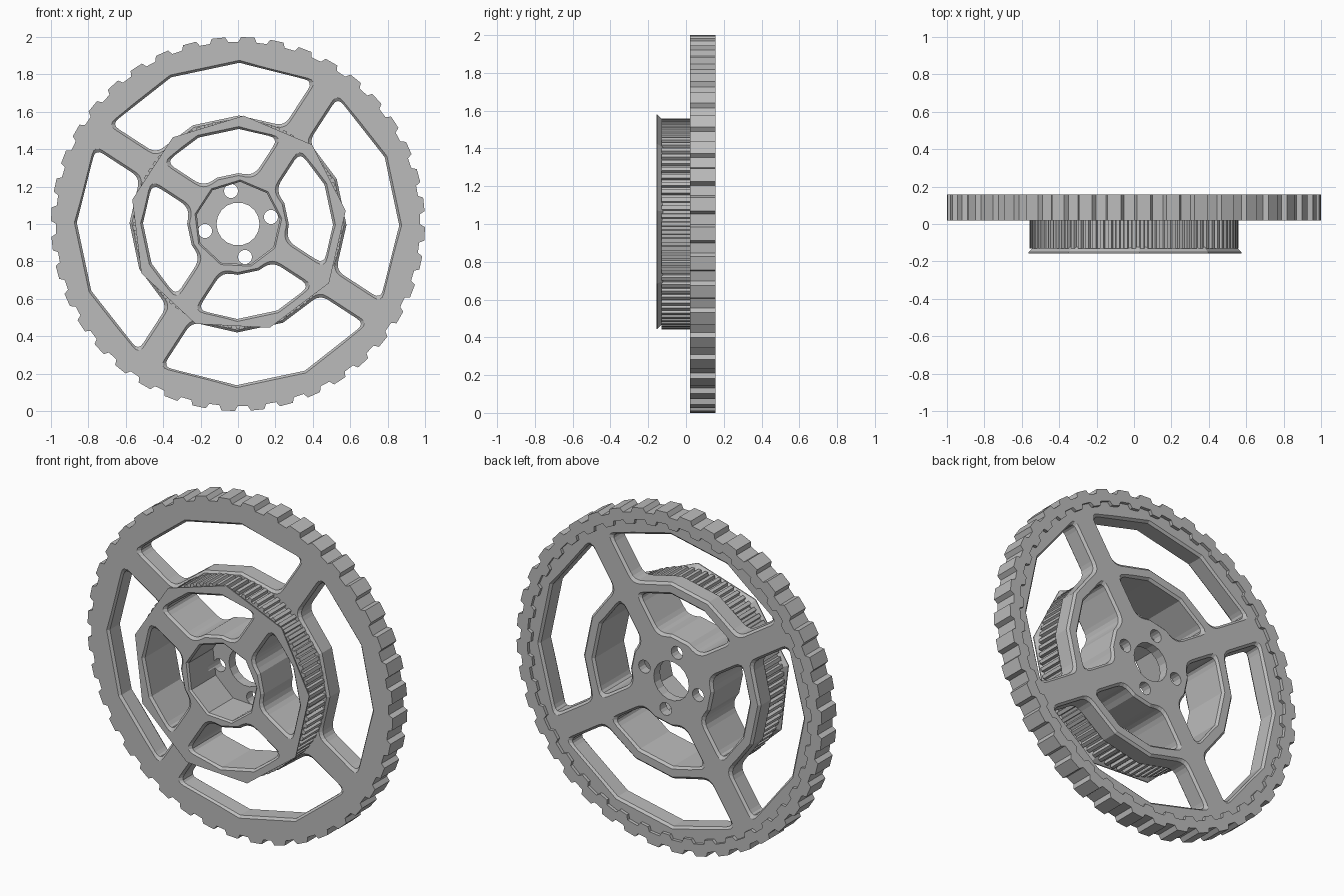
import bpy, bmesh
from math import sin, cos, asin, radians, degrees, pi
from mathutils import Vector

cube = bpy.data.objects.get("Cube")
if cube:
    bpy.data.objects.remove(cube, do_unlink=True)

grey = bpy.data.materials.new("plain grey")
grey.use_nodes = True
grey.diffuse_color = (0.5, 0.5, 0.5, 1)
grey.node_tree.nodes["Principled BSDF"].inputs["Base Color"].default_value = (0.5, 0.5, 0.5, 1)

FRONT, MID, BACK = -0.157, 0.02, 0.157
WEB = 0.138        # back face of the web inside the rim
SPOKE = 57         # direction of the first spoke, degrees
CHAMFER = 0.013


def polar(r, deg):
    a = radians(deg)
    return Vector((r * cos(a), r * sin(a)))


def ngon(r, sides, start=0, centre=Vector((0, 0))):
    return [centre + polar(r, start + 360 * i / sides) for i in range(sides)]


def gear(count, base, tip, phase):
    """Trapezoid teeth around a circle."""
    step = 360 / count
    pts = []
    for i in range(count):
        a = phase + i * step
        for r, f in ((base, -0.32), (tip, -0.23), (tip, 0.23), (base, 0.32)):
            pts.append(polar(r, a + f * step))
    return pts


def loft(name, islands):
    """Solid from stacked outlines; each island is a list of (y, points)."""
    bm = bmesh.new()
    for layers in islands:
        rings = [[bm.verts.new((p.x, y, p.y + 1)) for p in pts] for y, pts in layers]
        for a, b in zip(rings, rings[1:]):
            for i in range(len(a)):
                j = (i + 1) % len(a)
                bm.faces.new((a[i], a[j], b[j], b[i]))
        bm.faces.new(rings[0])
        bm.faces.new(rings[-1])
    bmesh.ops.recalc_face_normals(bm, faces=bm.faces)
    mesh = bpy.data.meshes.new(name)
    bm.to_mesh(mesh)
    bm.free()
    mesh.materials.append(grey)
    obj = bpy.data.objects.new(name, mesh)
    bpy.context.collection.objects.link(obj)
    return obj


def window(mid, r_in, r_out, half, grow, fillet):
    """Opening between two parallel-sided spokes, with rounded corners."""
    r_in, r_out, half = r_in - grow, r_out + grow, half - grow
    e_out = 45 - degrees(asin(half / r_out))
    e_in = 45 - degrees(asin(half / r_in))
    pts = [polar(r_out, mid + a) for a in (-e_out, -12.5, 12.5, e_out)]
    pts += [polar(r_in, mid + a) for a in (e_in, 12.5, -12.5, -e_in)]
    out = []
    for i, p in enumerate(pts):
        if i % 4 in (1, 2):
            out.append(p)
            continue
        a = p + (pts[i - 1] - p).normalized() * fillet
        b = p + (pts[(i + 1) % len(pts)] - p).normalized() * fillet
        for k in range(5):
            t = k / 4
            out.append(a * (1 - t) ** 2 + p * 2 * t * (1 - t) + b * t * t)
    return out


def window_cutter(name, r_in, r_out, half, front, back, fillet):
    """Four windows flared at both faces to leave chamfered edges."""
    extra = 0.03
    layers = ((front - extra, CHAMFER + extra), (front + CHAMFER, 0),
              (back - CHAMFER, 0), (back + extra, CHAMFER + extra))
    return loft(name, [[(y, window(SPOKE + 45 + 90 * k, r_in, r_out, half, g, fillet))
                        for y, g in layers] for k in range(4)])


def cut(obj, cutters):
    bpy.context.view_layer.objects.active = obj
    for c in cutters:
        mod = obj.modifiers.new("cut", 'BOOLEAN')
        mod.operation = 'DIFFERENCE'
        mod.solver = 'EXACT'
        mod.object = c
        bpy.ops.object.modifier_apply(modifier=mod.name)


# Solid bodies
wheel = loft("large_toothed_wheel", [[(y, gear(40, 0.974, 1.0, 6)) for y in (MID, BACK)]])
pulley = loft("small_toothed_pulley", [[(y, gear(80, 0.54, 0.558, 0)) for y in (-0.13, MID)]])
flange = loft("front_flange", [[(FRONT, ngon(0.58, 9, 87)), (FRONT + 0.006, ngon(0.58, 9, 87)),
                                (-0.122, ngon(0.55, 9, 87))]])

# Cutters
recess = loft("recess_cutter", [[(y, gear(40, 0.905, 0.93, 6)) for y in (WEB, 0.25)]])
outer_windows = window_cutter("outer_window_cutter", 0.58, 0.862, 0.078, MID, WEB, 0.05)
inner_windows = window_cutter("inner_window_cutter", 0.272, 0.508, 0.068, FRONT, WEB, 0.055)
pocket = loft("pocket_cutter", [[(FRONT - 0.02, ngon(0.256, 9, 87)), (FRONT + 0.01, ngon(0.226, 9, 87)),
                                 (0.08, ngon(0.226, 9, 87))]])
bore = loft("bore_cutter", [[(y, ngon(0.115, 18)) for y in (-0.05, 0.25)]])
bolts = loft("bolt_hole_cutter", [[(y, ngon(0.038, 14, 0, polar(0.18, 12 + 90 * k)))
                                   for y in (-0.05, 0.25)] for k in range(4)])

# Cut the openings
cut(wheel, [recess, outer_windows, inner_windows, pocket, bore, bolts])
cut(pulley, [inner_windows, pocket])
cut(flange, [inner_windows, pocket])

for c in (recess, outer_windows, inner_windows, pocket, bore, bolts):
    bpy.data.objects.remove(c, do_unlink=True)
